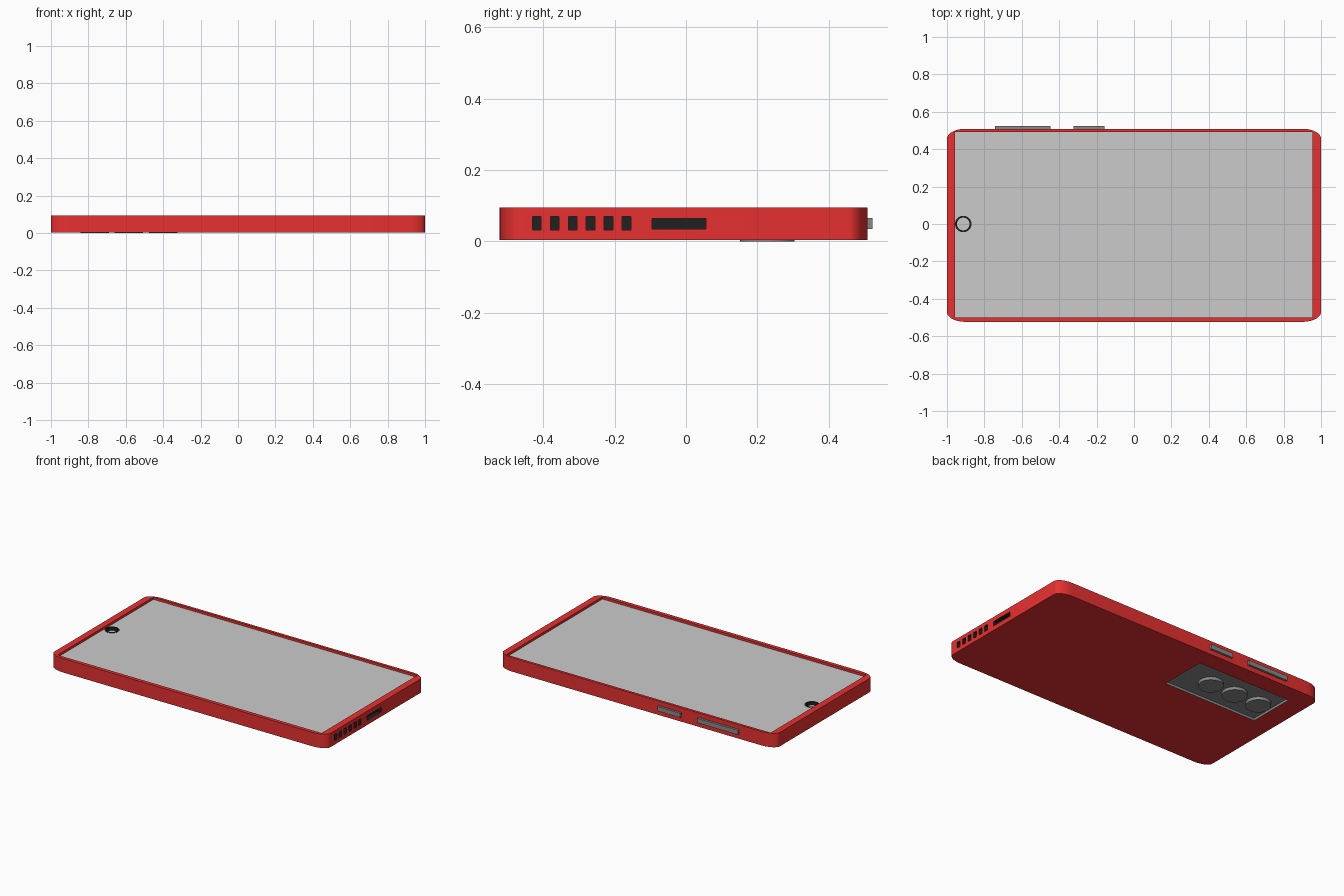
import bpy, bmesh
from math import cos, sin, pi, radians

if "Cube" in bpy.data.objects:
    bpy.data.objects.remove(bpy.data.objects["Cube"])


def material(name, rgb):
    m = bpy.data.materials.new(name)
    m.diffuse_color = (*rgb, 1)
    m.use_nodes = True
    m.node_tree.nodes["Principled BSDF"].inputs["Base Color"].default_value = m.diffuse_color
    return m


RED = material("red_shell", (0.8, 0.03, 0.03))
BLACK = material("black", (0.015, 0.015, 0.015))
DARK = material("dark_grey", (0.25, 0.25, 0.25))


def prism(name, outline, z0, z1, mat=None):
    """Extrude a closed xy outline from z0 to z1."""
    bm = bmesh.new()
    face = bm.faces.new([bm.verts.new((x, y, z0)) for x, y in outline])
    top = bmesh.ops.extrude_face_region(bm, geom=[face])["geom"]
    verts = [v for v in top if isinstance(v, bmesh.types.BMVert)]
    bmesh.ops.translate(bm, verts=verts, vec=(0, 0, z1 - z0))
    bmesh.ops.recalc_face_normals(bm, faces=bm.faces)
    me = bpy.data.meshes.new(name)
    bm.to_mesh(me)
    bm.free()
    ob = bpy.data.objects.new(name, me)
    bpy.context.collection.objects.link(ob)
    if mat:
        me.materials.append(mat)
    return ob


def box(name, x, y, z, mat=None):
    return prism(name, [(x[0], y[0]), (x[1], y[0]), (x[1], y[1]), (x[0], y[1])], *z, mat)


def circle(cx, cy, r, n=48):
    return [(cx + r * cos(2 * pi * i / n), cy + r * sin(2 * pi * i / n)) for i in range(n)]


def cut(ob, cutter):
    """Subtract the cutter; the cut walls take the cutter's material."""
    mod = ob.modifiers.new("cut", 'BOOLEAN')
    mod.operation, mod.solver, mod.object = 'DIFFERENCE', 'EXACT', cutter
    mod.material_mode = 'TRANSFER'
    bpy.context.view_layer.objects.active = ob
    bpy.ops.object.modifier_apply(modifier=mod.name)
    bpy.data.objects.remove(cutter)


def smooth(ob):
    bpy.ops.object.select_all(action='DESELECT')
    ob.select_set(True)
    bpy.context.view_layer.objects.active = ob
    bpy.ops.object.shade_smooth_by_angle(angle=radians(30))


# Shell with rounded (slightly elliptical) corners
Y0, Y1, RX, RY, SEG = -0.523, 0.509, 0.1, 0.052, 12
corners = [(1 - RX, Y1 - RY), (RX - 1, Y1 - RY), (RX - 1, Y0 + RY), (1 - RX, Y0 + RY)]
outline = [(cx + RX * cos(a), cy + RY * sin(a))
           for q, (cx, cy) in enumerate(corners)
           for a in [(q + i / SEG) * pi / 2 for i in range(SEG + 1)]]
body = prism("phone_body", outline, 0.004, 0.095, RED)

# Pockets for the screen and the rear cameras
SX, SY = (-0.957, 0.955), (-0.499, 0.492)
cut(body, box("screen_pocket", SX, SY, (0.055, 0.15), RED))
cut(body, box("camera_pocket", (-0.862, -0.18), (0.075, 0.39), (-0.05, 0.02), DARK))

# Speaker holes and charging port
for i in range(6):
    y = -0.431 + 0.0504 * i
    cut(body, box("speaker_hole", (0.975, 1.05), (y, y + 0.025), (0.031, 0.07), BLACK))
cut(body, box("charging_port", (0.975, 1.05), (-0.096, 0.056), (0.034, 0.064), BLACK))
smooth(body)

# Screen with a front camera hole
screen = box("screen", SX, SY, (0.055, 0.08))
hole = prism("camera_hole", circle(-0.913, 0, 0.04), 0.06, 0.12)
cut(screen, hole)

# Black ring lining the front camera hole
ring = prism("front_camera_ring", circle(-0.913, 0, 0.044), 0.058, 0.082, BLACK)
cut(ring, prism("ring_bore", circle(-0.913, 0, 0.034), 0.0, 0.15, BLACK))
smooth(ring)

# Rear lenses
for i in range(3):
    lens = prism(f"rear_lens_{i + 1}", circle(-0.766 + 0.183 * i, 0.228, 0.076),
                 0, 0.022, DARK)
    smooth(lens)

# Side buttons
box("volume_button", (-0.742, -0.447), (0.49, 0.523), (0.035, 0.065), DARK).data
box("power_button", (-0.324, -0.158), (0.49, 0.523), (0.035, 0.065), DARK)
